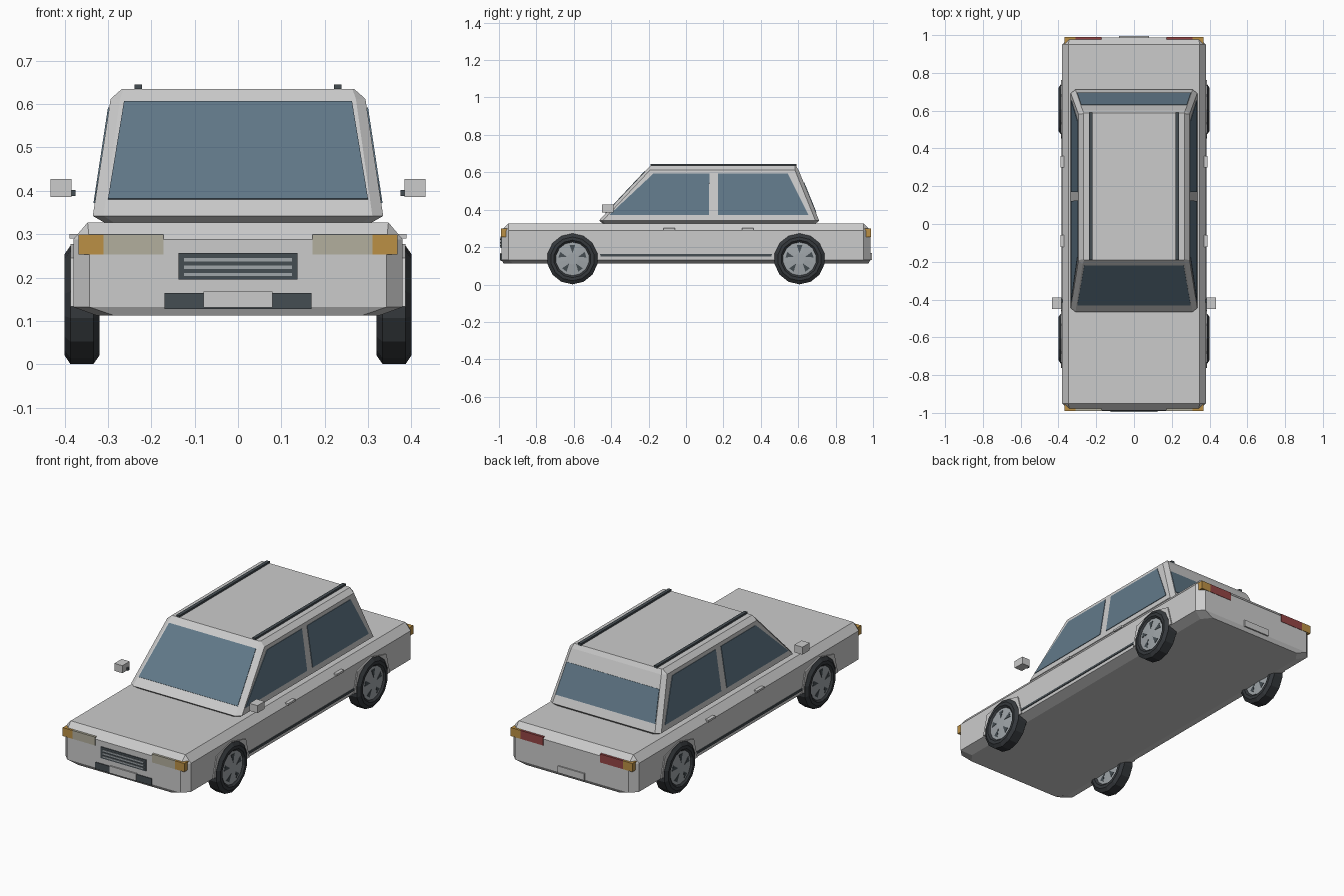
import bpy, bmesh, math
from mathutils import Vector

if "Cube" in bpy.data.objects:
    bpy.data.objects.remove(bpy.data.objects["Cube"])


def material(name, r, g, b):
    m = bpy.data.materials.new(name)
    m.diffuse_color = (r, g, b, 1)
    m.use_nodes = True
    m.node_tree.nodes["Principled BSDF"].inputs["Base Color"].default_value = m.diffuse_color
    return m


DARK = material("dark_trim", 0.06, 0.075, 0.085)
TYRE = material("rubber", 0.035, 0.04, 0.045)
GLASS = material("glass", 0.12, 0.19, 0.25)
AMBER = material("amber", 0.5, 0.28, 0.06)
CREAM = material("cream", 0.45, 0.43, 0.34)
RED = material("red", 0.3, 0.06, 0.06)
RIM = material("rim", 0.35, 0.38, 0.4)


def finish(name, bm, mat=None):
    bmesh.ops.remove_doubles(bm, verts=bm.verts, dist=1e-5)
    bmesh.ops.recalc_face_normals(bm, faces=bm.faces)
    me = bpy.data.meshes.new(name)
    bm.to_mesh(me)
    bm.free()
    ob = bpy.data.objects.new(name, me)
    bpy.context.collection.objects.link(ob)
    if mat:
        me.materials.append(mat)
    return ob


def loft(name, rings, mat=None, closed=False):
    """Skin a stack of equal-length point rings."""
    bm = bmesh.new()
    rows = [[bm.verts.new(p) for p in ring] for ring in rings]
    n = len(rows[0])
    pairs = list(zip(rows, rows[1:] + rows[:1])) if closed else list(zip(rows, rows[1:]))
    for a, b in pairs:
        for i in range(n):
            j = (i + 1) % n
            bm.faces.new((a[i], a[j], b[j], b[i]))
    if not closed:
        bm.faces.new(rows[0])
        bm.faces.new(rows[-1])
    return finish(name, bm, mat)


def prism(name, pts, vec, mat=None):
    vec = Vector(vec)
    return loft(name, [[Vector(p) - vec * 0.5 for p in pts], [Vector(p) + vec for p in pts]], mat)


def box(name, x0, x1, y0, y1, z0, z1, mat=None):
    return prism_box(name, sorted((x0, x1)), (y0, y1), (z0, z1), mat)


def prism_box(name, x, y, z, mat):
    return loft(name, [[(x[0], y[0], h), (x[1], y[0], h), (x[1], y[1], h), (x[0], y[1], h)] for h in z], mat)


def octagon(z, hx, y0, y1, cx, cy):
    """Rectangle with cut corners at height z."""
    return [(-hx + cx, y0, z), (hx - cx, y0, z), (hx, y0 + cy, z), (hx, y1 - cy, z),
            (hx - cx, y1, z), (-hx + cx, y1, z), (-hx, y1 - cy, z), (-hx, y0 + cy, z)]


# Lower body
loft("body", [octagon(0.112, 0.325, -0.975, 0.975, 0.04, 0.05),
              octagon(0.132, 0.38, -0.987, 0.987, 0.037, 0.037),
              octagon(0.288, 0.38, -0.987, 0.987, 0.037, 0.037),
              octagon(0.327, 0.347, -0.95, 0.95, 0, 0)])

# Cabin with chamfered roof edge and pillars
loft("cabin", [octagon(0.322, 0.30, -0.44, 0.69, 0.02, 0.012),
               octagon(0.342, 0.335, -0.465, 0.712, 0.025, 0.02),
               octagon(0.612, 0.294, -0.212, 0.602, 0.022, 0.02),
               octagon(0.635, 0.268, -0.19, 0.588, 0.004, 0.004)])


def front_y(z):
    return -0.465 + (z - 0.342) * 0.937


def rear_y(z):
    return 0.712 - (z - 0.342) * 0.407


def side_x(z):
    return 0.335 - (z - 0.342) * 0.152


# Windscreen and rear window
for name, fy, n, z0, x0, z1, x1 in (
        ("windscreen", front_y, (0, -0.002, 0.002), 0.38, 0.30, 0.605, 0.263),
        ("rear_window", rear_y, (0, 0.003, 0.001), 0.385, 0.302, 0.545, 0.28)):
    prism(name, [(-x0, fy(z0), z0), (x0, fy(z0), z0), (x1, fy(z1), z1), (-x1, fy(z1), z1)], n, GLASS)

# Grille with slats, front strip and plates
box("grille", -0.137, 0.137, -0.991, -0.97, 0.195, 0.257, DARK)
for z in (0.207, 0.224, 0.241):
    box("grille_slat", -0.125, 0.125, -0.994, -0.98, z - 0.004, z + 0.004, RIM)
box("front_strip", -0.17, 0.17, -0.991, -0.97, 0.127, 0.164, DARK)
box("front_plate", -0.08, 0.08, -0.995, -0.98, 0.131, 0.168)
box("rear_plate", -0.08, 0.08, 0.975, 0.994, 0.131, 0.168)


def revolve(name, x, y, z, profile, sides, mat, closed):
    """Spin (offset, radius) points about an axis parallel to x."""
    rings = []
    for o, r in profile:
        rings.append([(x + o, y + r * math.sin(2 * math.pi * i / sides),
                       z - r * math.cos(2 * math.pi * i / sides)) for i in range(sides)])
    return loft(name, rings, mat, closed)


TYRE_PROFILE = [(-0.028, 0.086), (-0.04, 0.1), (-0.04, 0.117), (-0.027, 0.136),
                (0.027, 0.136), (0.04, 0.117), (0.04, 0.1), (0.028, 0.086)]

for s, side in ((-1, "left"), (1, "right")):
    # Side windows
    for part, pts in (("front", [(-0.41, 0.372), (0.122, 0.372), (0.125, 0.592), (-0.175, 0.592)]),
                      ("rear", [(0.17, 0.372), (0.655, 0.372), (0.545, 0.592), (0.17, 0.592)])):
        prism(f"{side}_{part}_side_window", [(s * side_x(z), y, z) for y, z in pts],
              (s * 0.003, 0, 0.0005), GLASS)
    # Roof rail
    box(f"{side}_roof_rail", s * 0.221, s * 0.239, -0.19, 0.59, 0.626, 0.645, DARK)
    # Mirror and its arm
    box(f"{side}_mirror", s * 0.384, s * 0.433, -0.45, -0.388, 0.386, 0.427)
    box(f"{side}_mirror_arm", s * 0.375, s * 0.39, -0.415, -0.4, 0.388, 0.402, DARK)
    # Door handles
    for y in (-0.09, 0.33):
        box(f"{side}_door_handle", s * 0.37, s * 0.389, y - 0.031, y + 0.031, 0.29, 0.301)
    # Sill strip
    box(f"{side}_sill_strip", s * 0.37, s * 0.384, -0.49, 0.49, 0.15, 0.162, DARK)
    # Lamps, front and rear
    for e, end, mat in ((-1, "front", CREAM), (1, "rear", RED)):
        ya, yb = sorted((e * 0.94, e * 0.989))
        box(f"{side}_{end}_lamp", s * 0.172, s * 0.31, ya, yb, 0.253, 0.299, mat)
        box(f"{side}_{end}_indicator", s * 0.31, s * 0.368, ya, yb, 0.253, 0.299, AMBER)
        # Wheel arch
        cy, cz, cx = e * 0.607, 0.137, s * 0.36
        arch = [(-0.155, 0.133), (-0.125, 0.245), (0, 0.277), (0.125, 0.245), (0.155, 0.133)]
        prism(f"{side}_{end}_arch", [(s * 0.376, cy + y, z) for y, z in arch], (s * 0.01, 0, 0))
        # Wheel: tyre, rim and five dark slots on each face
        revolve(f"{side}_{end}_tyre", cx, cy, cz, TYRE_PROFILE, 14, TYRE, True)
        revolve(f"{side}_{end}_rim", cx, cy, cz,
                [(-0.036, 0.03), (-0.031, 0.09), (0.031, 0.09), (0.036, 0.03)], 14, RIM, False)
        for k in range(5):
            a = 2 * math.pi * k / 5
            for f in (-1, 1):
                pts = []
                for r, da, o in ((0.03, 0, 0.036), (0.075, 0.2, 0.0325), (0.075, -0.2, 0.0325)):
                    pts.append((cx + f * o, cy + r * math.sin(a + da), cz + r * math.cos(a + da)))
                prism(f"{side}_{end}_rim_slot", pts, (f * 0.0015, 0, 0), DARK)
